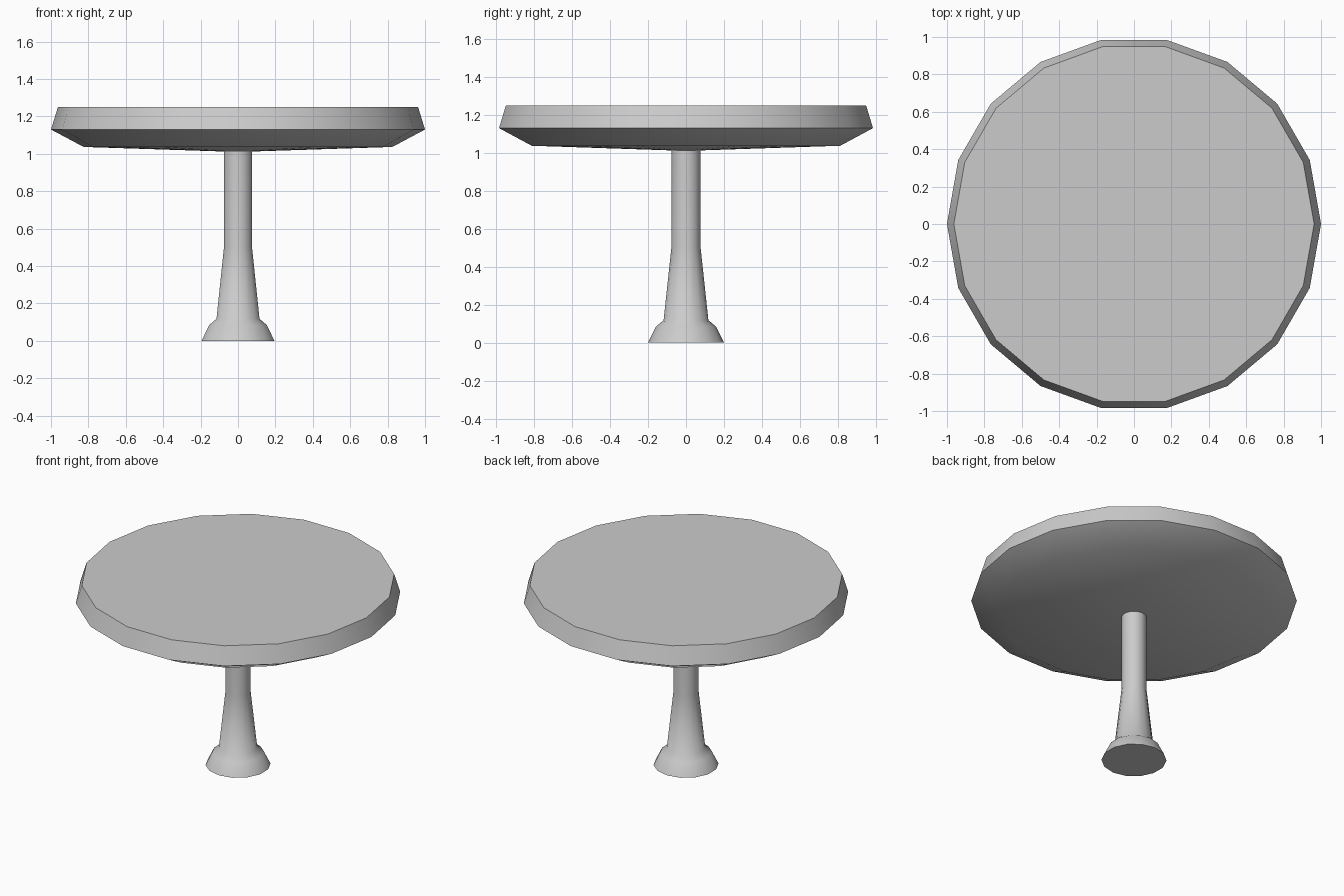
import bpy, bmesh, math

if "Cube" in bpy.data.objects:
    bpy.data.objects.remove(bpy.data.objects["Cube"])


def lathe(name, profile, sides, start, smooth_deg):
    """Revolve (radius, z) points, bottom to top, into a closed solid."""
    bm = bmesh.new()
    rings = []
    for r, z in profile:
        if r == 0:
            rings.append([bm.verts.new((0, 0, z))] * sides)
            continue
        angles = [start + 2 * math.pi * i / sides for i in range(sides)]
        rings.append([bm.verts.new((r * math.cos(a), r * math.sin(a), z)) for a in angles])
    for low, high in zip(rings, rings[1:]):
        for i in range(sides):
            j = (i + 1) % sides
            corners = dict.fromkeys((low[i], low[j], high[j], high[i]))
            bm.faces.new(list(corners))
    # flat end caps
    if profile[0][0] > 0:
        bm.faces.new(rings[0][::-1])
    if profile[-1][0] > 0:
        bm.faces.new(rings[-1])
    bmesh.ops.recalc_face_normals(bm, faces=bm.faces)
    mesh = bpy.data.meshes.new(name)
    bm.to_mesh(mesh)
    bm.free()
    obj = bpy.data.objects.new(name, mesh)
    bpy.context.collection.objects.link(obj)
    bpy.ops.object.select_all(action='DESELECT')
    obj.select_set(True)
    bpy.context.view_layer.objects.active = obj
    bpy.ops.object.shade_smooth_by_angle(angle=math.radians(smooth_deg))
    return obj


# Round top: shallow cone underside, flared lower rim, tapered upper rim
lathe("table_top", [(0, 1.01), (0.825, 1.037), (1.0, 1.13), (0.963, 1.25)],
      18, 0, 50)

# Pedestal: flared foot, tapered lower stem, straight upper stem
lathe("pedestal", [(0.2, 0), (0.158, 0.085), (0.118, 0.118), (0.077, 0.5), (0.077, 1.012)],
      14, math.pi / 2, 50)
